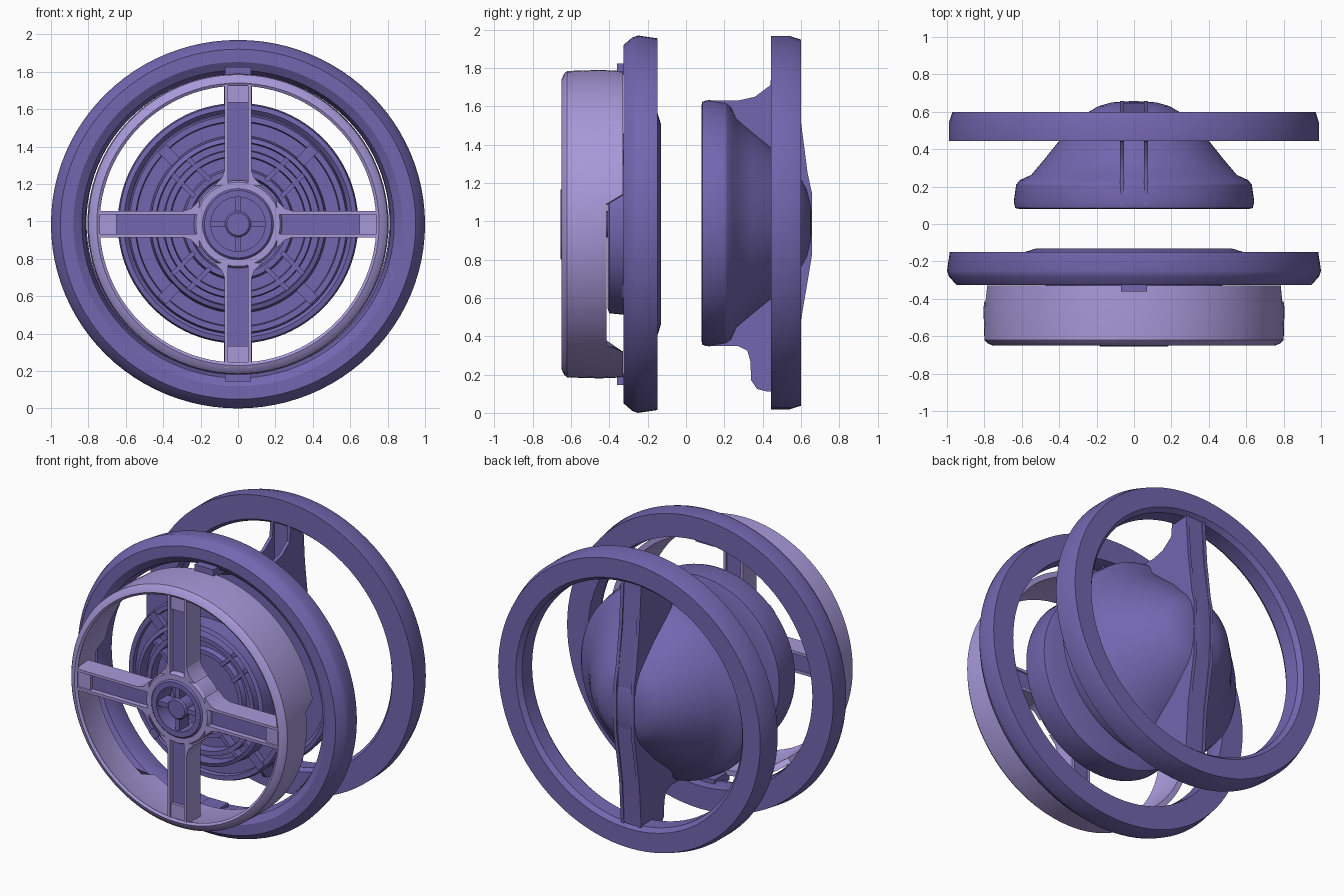
import bpy, bmesh, math
from mathutils import Matrix, Vector

if "Cube" in bpy.data.objects:
    bpy.data.objects.remove(bpy.data.objects["Cube"])

CZ = 0.985      # height of the common axis (runs along y)


def material(name, col):
    m = bpy.data.materials.new(name)
    m.diffuse_color = (*col, 1)
    m.use_nodes = True
    m.node_tree.nodes["Principled BSDF"].inputs["Base Color"].default_value = m.diffuse_color
    return m


DARK = material("deep violet", (0.17, 0.133, 0.43))
LIGHT = material("pale violet", (0.39, 0.32, 0.70))


def finish(name, bm, mat, angle=30):
    bmesh.ops.recalc_face_normals(bm, faces=bm.faces[:])
    me = bpy.data.meshes.new(name)
    bm.to_mesh(me)
    bm.free()
    me.materials.append(mat)
    me.shade_smooth()
    me.set_sharp_from_angle(angle=math.radians(angle))
    ob = bpy.data.objects.new(name, me)
    bpy.context.collection.objects.link(ob)
    return ob


def lathe(name, prof, mat, closed=True, sz=1.0, cz=CZ, n=96, warp=None):
    """Spin (radius, y) points round the y axis."""
    bm = bmesh.new()
    rows = []
    for r, y in prof:
        if r == 0:
            rows.append([bm.verts.new((0, y, cz))] * n)
            continue
        row = []
        for i in range(n):
            a = 2 * math.pi * i / n
            x, z = r * math.cos(a), cz + sz * r * math.sin(a)
            row.append(bm.verts.new((x, warp(y, z) if warp else y, z)))
        rows.append(row)
    pairs = list(zip(rows, rows[1:]))
    if closed:
        pairs.append((rows[-1], rows[0]))
    for a, b in pairs:
        for i in range(n):
            j = (i + 1) % n
            vs = list(dict.fromkeys((a[i], a[j], b[j], b[i])))
            if len(vs) > 2:
                bm.faces.new(vs)
    return finish(name, bm, mat)


def bars(name, r0, r1, side, width, y0, y1, mat, turn=0, count=4):
    """Radial boxes; side offsets each box sideways from its spoke line."""
    bm = bmesh.new()
    for k in range(count):
        rot = Matrix.Rotation(turn + k * 2 * math.pi / count, 4, 'Y')
        for s in ((-1, 1) if side else (0,)):
            m = (Matrix.Translation((0, 0, CZ)) @ rot
                 @ Matrix.Translation(((r0 + r1) / 2, (y0 + y1) / 2, s * side))
                 @ Matrix.Diagonal((r1 - r0, y1 - y0, width, 1)))
            bmesh.ops.create_cube(bm, size=1, matrix=m)
    return finish(name, bm, mat)


def slab(name, outline, x0, x1, mat):
    """Extrude a (y, z) outline along x."""
    bm = bmesh.new()
    f = bm.faces.new([bm.verts.new((x0, y, z)) for y, z in outline])
    ext = bmesh.ops.extrude_face_region(bm, geom=[f])
    bmesh.ops.translate(bm, vec=(x1 - x0, 0, 0),
                        verts=[v for v in ext['geom'] if isinstance(v, bmesh.types.BMVert)])
    return finish(name, bm, mat)


# Large front ring
lathe("front_ring", [(0.985, -0.15), (1.0, -0.25), (0.99, -0.28), (0.95, -0.325),
                     (0.88, -0.325), (0.835, -0.295), (0.815, -0.24), (0.83, -0.15)],
      DARK, sz=0.985)


# Pale drum band, its back edge cut away low on both sides
def notch(y, z):
    return -0.415 if y > -0.4 and 0.33 < z < 1.13 else y


lathe("drum_band", [(0.80, -0.33), (0.805, -0.45), (0.80, -0.62), (0.785, -0.637),
                    (0.755, -0.65), (0.74, -0.64), (0.755, -0.60), (0.765, -0.33)],
      LIGHT, warp=notch)
# Tabs joining the band to the front ring, top and bottom
for nm, z in (("band_tab_top", CZ + 0.81), ("band_tab_bottom", CZ - 0.81)):
    slab(nm, [(-0.36, z - 0.03), (-0.20, z - 0.03), (-0.20, z + 0.03), (-0.36, z + 0.03)],
         -0.07, 0.07, DARK)

# Four channel spokes: pale rails with a dark channel floor
bars("spoke_rails", 0.19, 0.765, 0.062, 0.018, -0.645, -0.50, LIGHT)
bars("spoke_channels", 0.18, 0.65, 0, 0.106, -0.61, -0.51, DARK)
bars("spoke_ends", 0.65, 0.76, 0, 0.106, -0.63, -0.51, LIGHT)

# Hub: pale collar, dark rim, small cross and axle
lathe("hub_collar", [(0.19, -0.645), (0.225, -0.645), (0.235, -0.63), (0.235, -0.50),
                     (0.19, -0.50)], LIGHT, n=64)
lathe("hub_rim", [(0.145, -0.655), (0.18, -0.655), (0.195, -0.64), (0.195, -0.50),
                  (0.145, -0.50)], DARK, n=64)
bars("hub_cross", 0.05, 0.16, 0, 0.03, -0.64, -0.54, DARK)
lathe("axle", [(0, -0.65), (0.06, -0.65), (0.07, -0.64), (0.07, -0.30), (0, -0.30)],
      DARK, closed=False, n=48)

# Corner fillets between spokes and hub
bm = bmesh.new()
for k in range(8):
    base, s = (k // 2) * math.pi / 2, 1 if k % 2 else -1
    pts = [(0.21, 0.068), (0.30, 0.068), (0.25, 0.085), (0.205, 0.13)]
    rows = []
    for y in (-0.645, -0.50):
        rows.append([bm.verts.new(Matrix.Rotation(base, 3, 'Y') @ Vector((u, y, s * v))
                                  + Vector((0, 0, CZ))) for u, v in pts])
    bm.faces.new(rows[0])
    bm.faces.new(rows[1])
    for i in range(4):
        j = (i + 1) % 4
        bm.faces.new((rows[0][i], rows[0][j], rows[1][j], rows[1][i]))
finish("hub_fillets", bm, LIGHT)

# Ribbed inner disc behind the spokes
lathe("inner_disc", [(0, -0.34), (0.25, -0.34), (0.26, -0.37), (0.29, -0.37), (0.30, -0.34),
                     (0.36, -0.34), (0.365, -0.40), (0.395, -0.40), (0.40, -0.34),
                     (0.435, -0.34), (0.44, -0.41), (0.465, -0.40), (0.475, -0.30),
                     (0.545, -0.30), (0.55, -0.325), (0.58, -0.325), (0.59, -0.30),
                     (0.585, -0.15), (0.52, -0.13), (0, -0.13)], DARK, closed=False)
bars("disc_ribs_inner", 0.27, 0.46, 0.06, 0.025, -0.395, -0.30, DARK, turn=math.pi / 4)
bars("disc_ribs_outer", 0.44, 0.575, 0, 0.06, -0.335, -0.25, DARK, turn=math.pi / 4)

# Large rear ring
lathe("rear_ring", [(0.99, 0.445), (0.99, 0.54), (0.97, 0.60), (0.84, 0.60),
                    (0.815, 0.57), (0.81, 0.47), (0.83, 0.445)], DARK, sz=0.985, cz=0.993)

# Rear dome with cylindrical lip
lathe("rear_dome", [(0, 0.10), (0.59, 0.10), (0.61, 0.08), (0.635, 0.085), (0.643, 0.12),
                    (0.63, 0.21), (0.61, 0.235), (0.55, 0.262), (0.48, 0.345),
                    (0.40, 0.445), (0.25, 0.595), (0.19, 0.63), (0.12, 0.65), (0, 0.658)],
      DARK, closed=False, cz=0.99)

# Fins holding the rear ring: paired side walls and a back spine
top = [(0.10, 1.63), (0.27, 1.63), (0.36, 1.65), (0.44, 1.71), (0.45, 1.82), (0.58, 1.82),
       (0.60, 1.52), (0.635, 1.25), (0.657, 1.15), (0.657, 0.99), (0.3, 0.99)]
low = [(0.10, 0.35), (0.27, 0.35), (0.32, 0.325), (0.336, 0.27), (0.34, 0.17),
       (0.37, 0.125), (0.42, 0.112), (0.45, 0.112), (0.46, 0.17), (0.58, 0.17),
       (0.60, 0.48), (0.657, 0.82), (0.657, 0.99), (0.3, 0.99)]
for nm, outline in (("upper_fin", top), ("lower_fin", low)):
    for side, x in (("left", -0.075), ("right", 0.053)):
        slab(f"{nm}_{side}_wall", outline, x, x + 0.022, DARK)
for nm, s in (("upper_spine", 1), ("lower_spine", -1)):
    pts = [(0.46, 0.83), (0.575, 0.83), (0.593, 0.52), (0.645, 0.18), (0.645, 0), (0.46, 0)]
    slab(nm, [(y, 0.99 + s * z) for y, z in pts], -0.06, 0.06, DARK)
